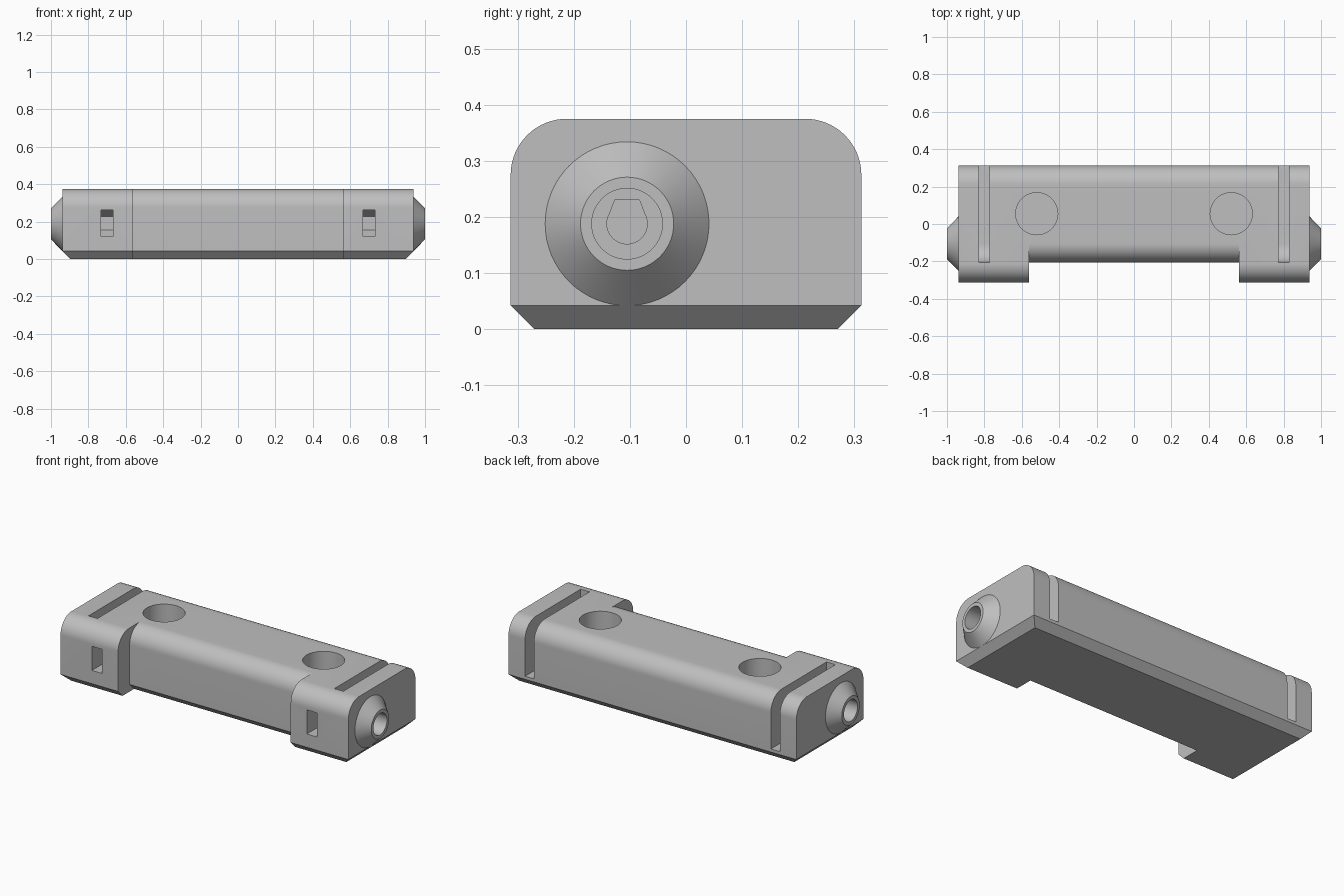
import bpy, bmesh
from math import cos, sin, pi, radians
from mathutils import Vector

cube = bpy.data.objects.get("Cube")
if cube:
    bpy.data.objects.remove(cube, do_unlink=True)

grey = bpy.data.materials.new("light grey")
grey.use_nodes = True
colour = (0.52, 0.52, 0.52, 1)
grey.diffuse_color = colour
grey.node_tree.nodes["Principled BSDF"].inputs["Base Color"].default_value = colour

HALF, DEPTH, TOP = 0.9375, 0.3125, 0.375   # body half length, half depth, height
BEVEL, ROUND = 0.042, 0.1                  # bottom chamfer, top rounding
AY, AZ = -0.105, 0.188                     # axis of the end bores


def arc(y, z, r, start, end, n=16):
    angles = [radians(start + (end - start) * i / n) for i in range(n + 1)]
    return [(y + r * cos(a), z + r * sin(a)) for a in angles]


def circle(r, n=64):
    return arc(AY, AZ, r, 0, 360, n)[:-1]


def loft(name, *stations):
    """Closed solid through matching (y, z) outlines placed along x."""
    bm = bmesh.new()
    loops = [[bm.verts.new((x, y, z)) for y, z in pts] for x, pts in stations]
    for a, b in zip(loops, loops[1:]):
        for i in range(len(a)):
            j = (i + 1) % len(a)
            bm.faces.new((a[i], a[j], b[j], b[i]))
    bm.faces.new(loops[0][::-1])
    bm.faces.new(loops[-1])
    bmesh.ops.recalc_face_normals(bm, faces=bm.faces)
    mesh = bpy.data.meshes.new(name)
    bm.to_mesh(mesh)
    bm.free()
    obj = bpy.data.objects.new(name, mesh)
    bpy.context.collection.objects.link(obj)
    mesh.materials.append(grey)
    return obj


def prism(name, pts, x0, x1):
    return loft(name, (x0, pts), (x1, pts))


# Long body with rounded upper edges and chamfered lower edges
outline = [(-DEPTH + BEVEL, 0), (DEPTH - BEVEL, 0), (DEPTH, BEVEL)]
outline += arc(DEPTH - ROUND, TOP - ROUND, ROUND, 0, 90)
outline += arc(-DEPTH + ROUND, TOP - ROUND, ROUND, 90, 180) + [(-DEPTH, BEVEL)]
body = prism("body", outline, -HALF, HALF)

# Chamfer under both ends
bm = bmesh.new()
bm.from_mesh(body.data)
for s in (-1, 1):
    cut = bmesh.ops.bisect_plane(
        bm, geom=bm.verts[:] + bm.edges[:] + bm.faces[:], dist=1e-5,
        plane_co=Vector((s * HALF, 0, BEVEL)), plane_no=Vector((s, 0, -1)), clear_outer=True)
    bmesh.ops.holes_fill(bm, edges=[e for e in bm.edges if e.is_boundary], sides=0)
bmesh.ops.recalc_face_normals(bm, faces=bm.faces)
bm.to_mesh(body.data)
bm.free()

added, cutters = [], []

# Recess along the middle of the front, following the body outline
FRONT = -0.205
recess = [(-0.5, -0.1), (FRONT + BEVEL, -0.1), (FRONT + BEVEL, 0), (FRONT, BEVEL)]
recess += arc(FRONT + ROUND, TOP - ROUND, ROUND, 180, 90) + [(FRONT + ROUND, 0.5), (-0.5, 0.5)]
cutters.append(prism("front_recess_cutter", recess, -0.5625, 0.5625))

# Deep slit open to the top and back, with a rounded front floor
slit = [(FRONT, 0.5)] + arc(AY, 0.16, 0.1, 180, 270) + [(0.5, 0.06), (0.5, 0.5)]

# Shaft hole with a flattened peak
shaft = [(AY - 0.022, 0.23)] + arc(AY, AZ, 0.036, 150, 390, 32) + [(AY + 0.022, 0.23)]

# Nut pocket: hexagonal back, open straight to the front
NUT_R, NUT_Z = 0.071, 0.191
pocket = [(-0.5, NUT_Z - NUT_R)] + arc(AY, NUT_Z, NUT_R, -90, 90, 3) + [(-0.5, NUT_Z + NUT_R)]
hexagon = arc(AY, NUT_Z, NUT_R, -90, 90, 3)
pocket = [(-0.5, NUT_Z - NUT_R)] + hexagon + [(-0.5, NUT_Z + NUT_R)]

for s, side in ((1, "left"), (-1, "right")):
    # Conical boss on the end face
    added.append(loft(side + "_boss", (s * 0.85, circle(0.146)),
                      (s * HALF, circle(0.146)), (s, circle(0.083))))
    cutters += [
        prism(side + "_slit_cutter", slit, s * 0.772, s * 0.83),
        prism(side + "_bore_cutter", circle(0.063), s * 0.8, s * 1.1),
        prism(side + "_shaft_cutter", shaft, s * 0.6, s * 0.81),
        prism(side + "_nut_cutter", pocket, s * 0.667, s * 0.733),
    ]
    # Round blind hole in the top
    bpy.ops.mesh.primitive_cylinder_add(vertices=64, radius=0.1125, depth=0.5,
                                        location=(s * 0.52, 0.055, 0.31))
    hole = bpy.context.object
    hole.name = side + "_top_hole_cutter"
    hole.data.materials.append(grey)
    cutters.append(hole)

# Combine everything into one solid
for tools, operation in ((added, "UNION"), (cutters, "DIFFERENCE")):
    for tool in tools:
        mod = body.modifiers.new(tool.name, "BOOLEAN")
        mod.operation = operation
        mod.solver = "EXACT"
        mod.object = tool
        bpy.context.view_layer.objects.active = body
        bpy.ops.object.modifier_apply(modifier=mod.name)
for tool in added + cutters:
    bpy.data.objects.remove(tool, do_unlink=True)

# Smooth the rounded surfaces, keep edges crisp
bpy.ops.object.select_all(action="DESELECT")
body.select_set(True)
bpy.context.view_layer.objects.active = body
bpy.ops.object.shade_smooth_by_angle(angle=radians(25))
